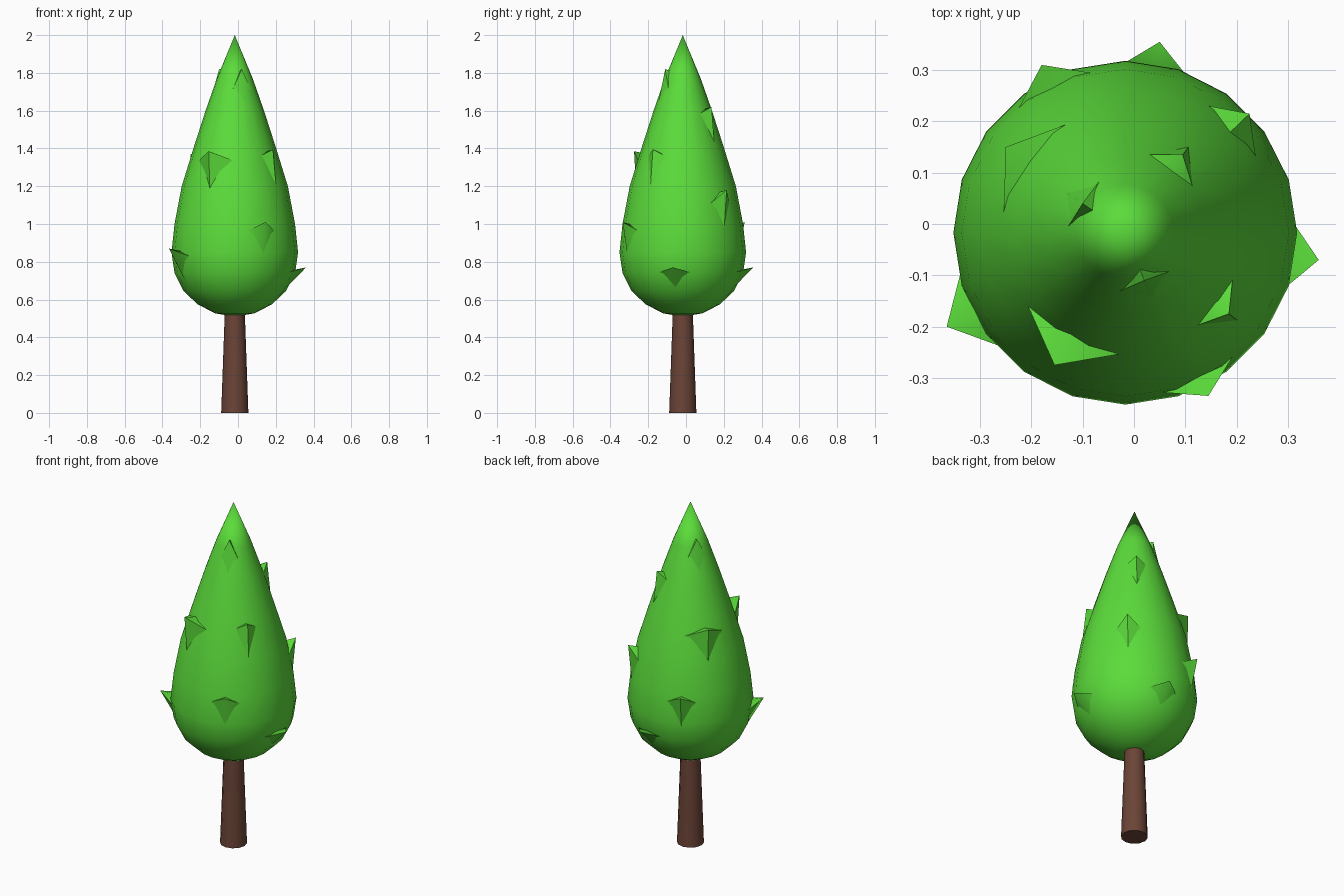
import bpy, bmesh, math
from mathutils import Vector

if "Cube" in bpy.data.objects:
    bpy.data.objects.remove(bpy.data.objects["Cube"])

CX = CY = -0.017          # tree axis
SIDES = 20
# Foliage outline: (z, radius)
PROFILE = [(0.51, 0.0), (0.527, 0.104), (0.575, 0.197), (0.645, 0.271),
           (0.74, 0.319), (0.85, 0.335), (1.0, 0.319), (1.2, 0.281),
           (1.41, 0.216), (1.605, 0.153), (1.77, 0.095), (2.0, 0.0)]


def material(name, rgb):
    m = bpy.data.materials.new(name)
    m.diffuse_color = (*rgb, 1)
    m.use_nodes = True
    m.node_tree.nodes["Principled BSDF"].inputs["Base Color"].default_value = m.diffuse_color
    return m


def finish(name, bm, mat, angle):
    bmesh.ops.recalc_face_normals(bm, faces=bm.faces)
    me = bpy.data.meshes.new(name)
    bm.to_mesh(me)
    bm.free()
    me.shade_smooth()
    me.set_sharp_from_angle(angle=math.radians(angle))
    me.materials.append(mat)
    ob = bpy.data.objects.new(name, me)
    bpy.context.collection.objects.link(ob)
    return ob


def polar(az, r, z):
    return Vector((CX + r * math.cos(az), CY + r * math.sin(az), z))


def radius(z):
    for (z0, r0), (z1, r1) in zip(PROFILE, PROFILE[1:]):
        if z0 <= z <= z1:
            return r0 + (r1 - r0) * (z - z0) / (z1 - z0)
    return 0.0


green = material("leaf_green", (0.105, 0.716, 0.043))
brown = material("bark_brown", (0.147, 0.058, 0.038))

# Trunk: tapered, running up into the foliage
bm = bmesh.new()
bmesh.ops.create_cone(bm, cap_ends=True, segments=12, radius1=0.072,
                      radius2=0.052, depth=0.56)
bmesh.ops.translate(bm, verts=bm.verts, vec=(CX, CY, 0.28))
finish("trunk", bm, brown, 40)

# Foliage: teardrop turned around the trunk axis
bm = bmesh.new()
pts = [bm.verts.new((CX + r, CY, z)) for z, r in PROFILE]
edges = [bm.edges.new(p) for p in zip(pts, pts[1:])]
bmesh.ops.spin(bm, geom=pts + edges, cent=(CX, CY, 0), axis=(0, 0, 1),
               angle=math.tau, steps=SIDES, use_duplicate=False)
bmesh.ops.remove_doubles(bm, verts=bm.verts, dist=0.0005)
finish("foliage", bm, green, 50)

# Leaf tufts: tip x, y, z, half width, drop of the side corners
TUFTS = [(-0.365, -0.20, 0.87, 0.085, 0.04), (0.36, -0.07, 0.77, 0.085, 0.025),
         (0.05, 0.355, 0.77, 0.085, 0.025), (-0.18, 0.31, 1.01, 0.08, 0.045),
         (0.145, -0.335, 1.01, 0.08, 0.045), (0.225, 0.215, 1.18, 0.07, 0.07),
         (-0.25, 0.15, 1.37, 0.11, 0.05), (-0.155, -0.275, 1.385, 0.11, 0.05),
         (0.185, -0.175, 1.395, 0.06, 0.035), (0.095, 0.135, 1.62, 0.06, 0.04),
         (-0.10, 0.04, 1.82, 0.07, 0.13), (0.02, -0.11, 1.82, 0.07, 0.14)]
bm = bmesh.new()
for x, y, z, w, drop in TUFTS:
    az = math.atan2(y - CY, x - CX)
    zs = z - drop
    da = math.asin(min(0.85, w / radius(zs)))
    tip = bm.verts.new((x, y, z))
    a = bm.verts.new(polar(az - da, radius(zs) - 0.004, zs))
    b = bm.verts.new(polar(az + da, radius(zs) - 0.004, zs))
    low = bm.verts.new(polar(az, radius(z - 0.2) - 0.004, z - 0.2))
    back = bm.verts.new(polar(az, radius(z) - 0.02, z - 0.015))
    for f in ((tip, a, low), (tip, low, b), (tip, b, back), (tip, back, a),
              (a, back, low), (b, low, back)):
        bm.faces.new(f)
finish("leaf_tufts", bm, green, 60)
